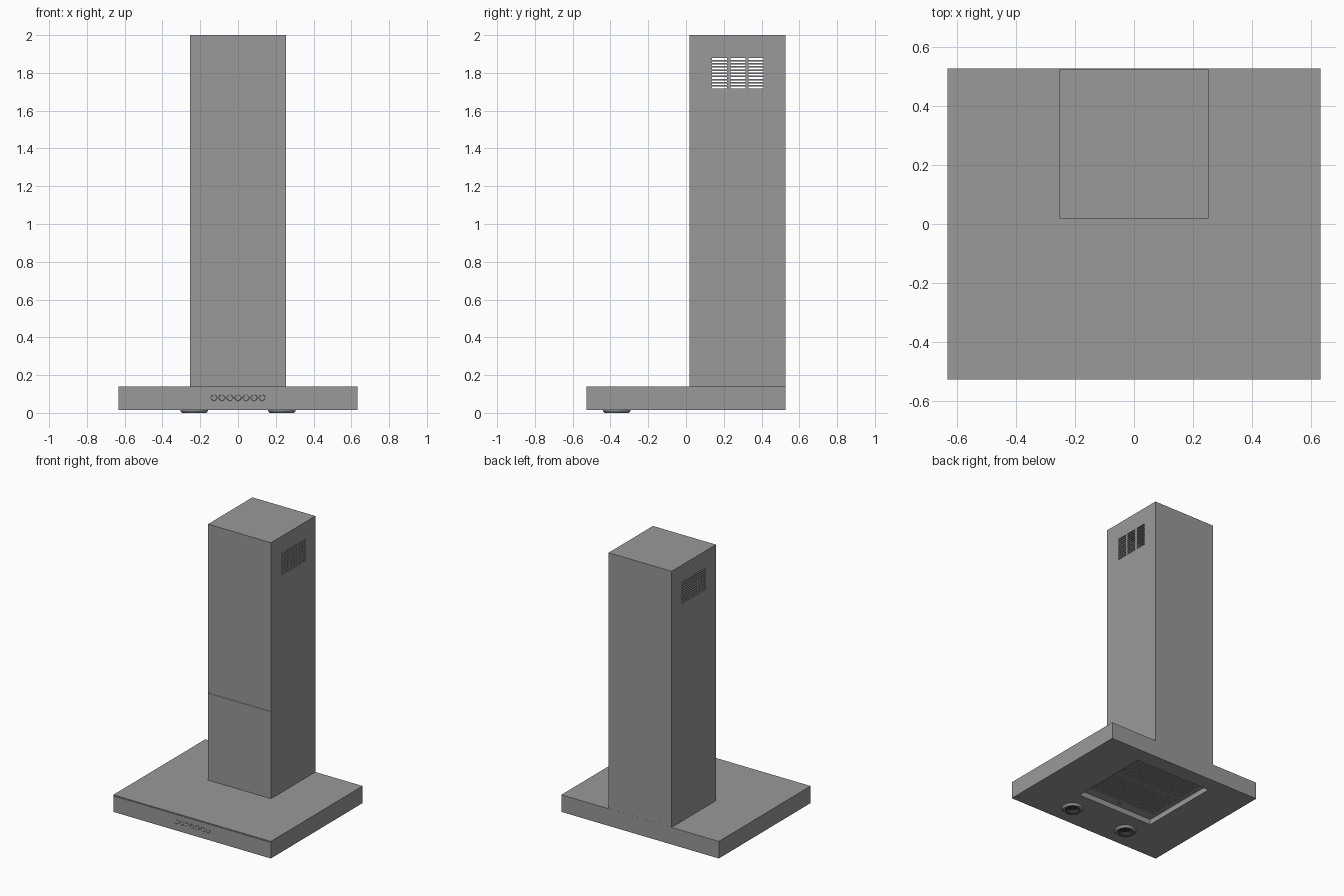
import bpy, bmesh, math
from mathutils import Matrix, Vector

if "Cube" in bpy.data.objects:
    bpy.data.objects.remove(bpy.data.objects["Cube"])


def material(name, v):
    m = bpy.data.materials.new(name)
    m.diffuse_color = (v, v, v, 1)
    m.use_nodes = True
    m.node_tree.nodes["Principled BSDF"].inputs["Base Color"].default_value = m.diffuse_color
    return m


STEEL = material("dark_steel", 0.32)
BLACK = material("lamp_black", 0.03)


def add_box(bm, lo, hi):
    lo, hi = Vector(lo), Vector(hi)
    m = Matrix.Translation((lo + hi) / 2) @ Matrix.Diagonal((*(hi - lo), 1))
    bmesh.ops.create_cube(bm, size=1, matrix=m)


def add_cyl(bm, center, r, depth, axis="Z", seg=32):
    m = Matrix.Translation(center)
    if axis == "Y":
        m = m @ Matrix.Rotation(math.pi / 2, 4, "X")
    bmesh.ops.create_cone(bm, cap_ends=True, segments=seg, radius1=r, radius2=r, depth=depth, matrix=m)


def finish(bm, name, smooth=False, mat=STEEL):
    me = bpy.data.meshes.new(name)
    bm.to_mesh(me)
    bm.free()
    me.materials.append(mat)
    ob = bpy.data.objects.new(name, me)
    bpy.context.collection.objects.link(ob)
    if smooth:
        bpy.ops.object.select_all(action="DESELECT")
        ob.select_set(True)
        bpy.context.view_layer.objects.active = ob
        bpy.ops.object.shade_smooth_by_angle(angle=math.radians(30))
    return ob


def box(name, lo, hi):
    bm = bmesh.new()
    add_box(bm, lo, hi)
    return finish(bm, name)


def cut(ob, cutter):
    mod = ob.modifiers.new("cut", "BOOLEAN")
    mod.operation, mod.object, mod.solver = "DIFFERENCE", cutter, "EXACT"
    bpy.context.view_layer.objects.active = ob
    bpy.ops.object.modifier_apply(modifier=mod.name)
    bpy.data.objects.remove(cutter)


def lathe(name, profile, center, mat=STEEL, seg=40):
    # profile runs from the outside inwards, seen from below
    bm = bmesh.new()
    rings = [[bm.verts.new((center[0] + r * math.cos(2 * math.pi * i / seg),
                            center[1] + r * math.sin(2 * math.pi * i / seg), z))
              for i in range(seg)] for r, z in profile]
    for a, b in zip(rings, rings[1:]):
        for i in range(seg):
            j = (i + 1) % seg
            bm.faces.new((a[j], a[i], b[i], b[j]))
    return finish(bm, name, True, mat)


W, D, Z0, Z1 = 0.633, 0.527, 0.016, 0.14
CW, CY = 0.253, 0.018
buttons = [(i - 3) * 0.0425 for i in range(7)]
lights = [(-0.232, -0.367), (0.232, -0.367)]
RX, RY0, RY1, RZ = 0.31, -0.20, 0.41, 0.1

# canopy slab with filter recess, button holes, lamp holes and a seam along the front
canopy = box("canopy", (-W, -D, Z0), (W, D, Z1))
bm = bmesh.new()
add_box(bm, (-RX, RY0, -0.02), (RX, RY1, RZ))
add_box(bm, (-W + 0.001, -D - 0.02, 0.132), (W - 0.001, -D + 0.004, 0.136))
for x in buttons:
    add_cyl(bm, (x, -D, 0.08), 0.016, 0.03, "Y", 24)
for x, y in lights:
    add_cyl(bm, (x, y, 0.0), 0.055, 0.1)
cut(canopy, finish(bm, "canopy_cutter"))

# control buttons
for i, x in enumerate(buttons):
    bm = bmesh.new()
    add_cyl(bm, (x, -D + 0.008, 0.08), 0.0145, 0.016, "Y", 24)
    finish(bm, f"button_{i + 1}", True)

# chimney: hollow shell, see-through side vents, seam between the two front covers
BACK = D - 0.0005
chimney = box("chimney", (-CW, CY, Z1), (CW, BACK, 2.0))
t = 0.006
cut(chimney, box("hollow_cutter", (-CW + t, CY + t, Z1 + t), (CW - t, BACK - t, 2.0 - t)))
bm = bmesh.new()
for c in range(3):
    y = 0.138 + c * 0.0965
    for r in range(10):
        z = 1.718 + r * 0.0168
        add_box(bm, (-0.4, y, z), (0.4, y + 0.080, z + 0.009))
add_box(bm, (-CW + 0.001, CY - 0.02, 0.772), (CW - 0.001, CY + 0.003, 0.778))
cut(chimney, finish(bm, "vent_cutter"))

# filter panels: frame bars, centre divider and slats across
FZ0, FZ1 = 0.055, 0.075
ya, yb = RY0 + 0.07, RY1 - 0.02
mid = (ya + yb) / 2
bm = bmesh.new()
add_box(bm, (-RX, RY0, FZ0), (RX, ya, FZ1))
add_box(bm, (-RX, yb, FZ0), (RX, RY1, FZ1))
for x in (-RX, RX - 0.02):
    add_box(bm, (x, ya, FZ0), (x + 0.02, yb, FZ1))
add_box(bm, (-RX + 0.02, mid - 0.007, FZ0), (RX - 0.02, mid + 0.007, FZ1))
finish(bm, "filter_frame")

bm = bmesh.new()
n = 18
for a, b in ((ya, mid - 0.007), (mid + 0.007, yb)):
    p = (b - a) / n
    for i in range(n):
        y = a + (i + 0.25) * p
        add_box(bm, (-RX + 0.02, y, FZ0 + 0.004), (RX - 0.02, y + p * 0.55, FZ1 - 0.004))
finish(bm, "filter_slats")

# filter latch
box("filter_latch", (-0.015, -0.165, 0.048), (0.015, -0.15, FZ0))

# spotlights: steel bezel ring around a dark recessed lamp
bezel = [(0.073, Z0), (0.072, 0.009), (0.064, 0.0), (0.051, 0.0)]
lamp = [(0.051, 0.0), (0.046, 0.008), (0.042, 0.03), (0.02, 0.036), (0.001, 0.037)]
for side, pos in zip(("left", "right"), lights):
    lathe(f"{side}_light_bezel", bezel, pos)
    lathe(f"{side}_lamp", lamp, pos, BLACK)

# small flat screw heads in the underside corners
for i, (sx, sy) in enumerate(((-1, -1), (1, -1), (-1, 1), (1, 1))):
    bm = bmesh.new()
    add_cyl(bm, (sx * 0.605, sy * 0.497, 0.0165), 0.01, 0.003, seg=16)
    finish(bm, f"screw_{i + 1}", True)
